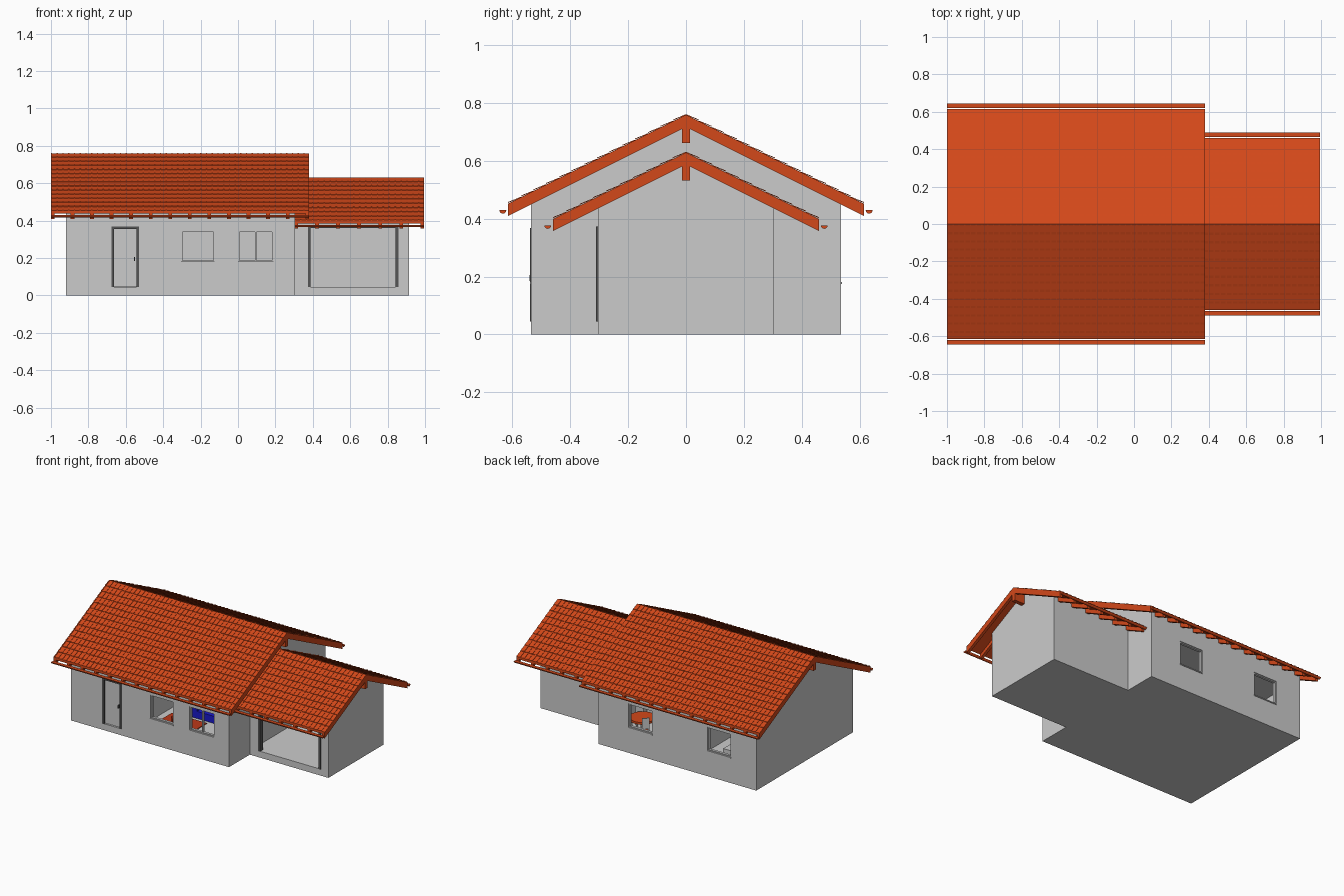
import bpy, bmesh, math
from mathutils import Matrix

if "Cube" in bpy.data.objects:
    bpy.data.objects.remove(bpy.data.objects["Cube"])


def material(name, rgb):
    m = bpy.data.materials.new(name)
    m.diffuse_color = (*rgb, 1)
    m.use_nodes = True
    m.node_tree.nodes["Principled BSDF"].inputs["Base Color"].default_value = m.diffuse_color
    return m


TILE = material("terracotta", (0.65, 0.065, 0.01))
DARK = material("dark_frame", (0.09, 0.09, 0.09))
BLUE = material("blue_fabric", (0.01, 0.01, 0.6))
RED = material("red_rug", (0.5, 0.04, 0.01))
WHITE = material("white_paint", (0.9, 0.9, 0.9))


def finish(name, bm, mat=None):
    bmesh.ops.recalc_face_normals(bm, faces=bm.faces)
    me = bpy.data.meshes.new(name)
    bm.to_mesh(me)
    bm.free()
    ob = bpy.data.objects.new(name, me)
    bpy.context.collection.objects.link(ob)
    if mat:
        me.materials.append(mat)
    return ob


def boxes(name, specs, mat=None):
    """Each spec is x0, x1, y0, y1, z0, z1."""
    bm = bmesh.new()
    for x0, x1, y0, y1, z0, z1 in specs:
        m = Matrix.Translation(((x0 + x1) / 2, (y0 + y1) / 2, (z0 + z1) / 2))
        bmesh.ops.create_cube(bm, size=1, matrix=m @ Matrix.Diagonal((x1 - x0, y1 - y0, z1 - z0, 1)))
    return finish(name, bm, mat)


def prism(name, pts, spans, mat=None):
    """Extrude a (y, z) profile along x over one or more spans."""
    bm = bmesh.new()
    for a, b in spans:
        f = bm.faces.new([bm.verts.new((a, y, z)) for y, z in pts])
        r = bmesh.ops.extrude_face_region(bm, geom=[f])
        bmesh.ops.translate(bm, vec=(b - a, 0, 0),
                            verts=[v for v in r["geom"] if isinstance(v, bmesh.types.BMVert)])
    return finish(name, bm, mat)


def cut(target, name, specs):
    for s in specs:
        c = boxes(name, [s])
        c.hide_render = True
        c.hide_viewport = True
        c.display_type = 'WIRE'
        mod = target.modifiers.new(name, 'BOOLEAN')
        mod.operation, mod.solver, mod.object = 'DIFFERENCE', 'EXACT', c


def chevron(half, top, thick, k=0.5):
    return [(-half, top - k * half), (0, top), (half, top - k * half),
            (half, top - k * half - thick), (0, top - thick), (-half, top - k * half - thick)]


def tiles(name, x0, x1, half, ridge, k=0.5):
    """Stepped courses of ribbed flat tiles on both slopes."""
    bm = bmesh.new()
    n = round((x1 - x0) / 0.031)
    rows = round(half / 0.044)
    px, dy = (x1 - x0) / n, half / rows
    section = []
    for i in range(n):
        a = x0 + i * px
        section += [(a, 0.003), (a + 0.22 * px, 0.003), (a + 0.22 * px, 0), (a + px, 0)]
    for side in (-1, 1):
        for r in range(rows):
            ya, yb = r * dy, (r + 1) * dy
            zb = ridge - k * yb - 0.003
            levels = [(ya, ridge - k * ya - 0.007, 1), (yb, zb, 1), (yb, zb - 0.007, 0)]
            lines = [[bm.verts.new((x, side * y, z + h * w)) for x, h in section] for y, z, w in levels]
            for p, q in zip(lines, lines[1:]):
                for i in range(len(section) - 1):
                    bm.faces.new((p[i], p[i + 1], q[i + 1], q[i]))
    return finish(name, bm, TILE)


def roof(name, x0, x1, half, ridge):
    tiles(name + "_tiles", x0, x1, half, ridge)
    prism(name + "_deck", chevron(half, ridge - 0.006, 0.014), [(x0, x1)], TILE)
    # rafters under the deck, with one at each gable end
    n = round((x1 - x0) / 0.11)
    step = (x1 - x0 - 0.02) / n
    prism(name + "_rafters", chevron(half, ridge - 0.018, 0.03),
          [(x0 + i * step, x0 + i * step + 0.02) for i in range(n + 1)], TILE)
    boxes(name + "_ridge_beam", [(x0, x1, -0.014, 0.014, ridge - 0.103, ridge - 0.03)], TILE)
    # half-round gutters along both eaves
    zg = ridge - 0.5 * half - 0.028
    for side in (-1, 1):
        pts = [(side * (half + 0.018) + 0.012 * math.cos(t), zg - 0.012 * math.sin(t))
               for t in [math.pi * i / 8 for i in range(9)]]
        prism(name + "_gutter", pts, [(x0, x1)], TILE)


roof("main_roof", -1.0, 0.38, 0.615, 0.765)
roof("garage_roof", 0.30, 0.995, 0.46, 0.635)


# floor slabs and gabled wall shells
def shell(name, x0, x1, half, apex):
    boxes(name + "_slab", [(x0, x1, -half, half, 0, 0.045)])
    e = apex - 0.5 * half
    return prism(name + "_walls", [(-half, 0.045), (half, 0.045), (half, e), (0, apex), (-half, e)], [(x0, x1)])


house = shell("house", -0.92, 0.305, 0.535, 0.742)
garage = shell("garage", 0.305, 0.915, 0.305, 0.612)

Z0, Z1 = 0.18, 0.345
WINDOWS = [(-0.305, -0.125, -1, False), (0.0, 0.19, -1, True),
           (-0.115, 0.07, 1, False), (-0.725, -0.54, 1, False)]
holes = [(-0.89, 0.275, -0.505, 0.505, 0.0, 0.41), (-0.675, -0.53, -0.6, -0.45, 0.0, 0.365)]
for a, b, s, _ in WINDOWS:
    holes.append((a, b, s * 0.52 - 0.06, s * 0.52 + 0.06, Z0, Z1))
cut(house, "house_cutter", holes)
cut(garage, "garage_cutter", [(0.325, 0.885, -0.275, 0.275, 0.0, 0.38),
                              (0.375, 0.855, -0.36, -0.25, 0.0, 0.37)])

# window frames and sills
for a, b, s, split in WINDOWS:
    y0, y1 = sorted((s * 0.512, s * 0.53))
    t = 0.007
    bars = [(a, a + t, y0, y1, Z0, Z1), (b - t, b, y0, y1, Z0, Z1),
            (a, b, y0, y1, Z0, Z0 + t), (a, b, y0, y1, Z1 - t, Z1)]
    if split:
        m = (a + b) / 2
        bars.append((m - t / 2, m + t / 2, y0, y1, Z0, Z1))
    boxes("window_frame", bars)
    y0, y1 = sorted((s * 0.505, s * 0.54))
    boxes("window_sill", [(a, b, y0, y1, Z0 - 0.006, Z0 + 0.001)])

# front door and its frame
boxes("door_frame", [(-0.677, -0.663, -0.54, -0.505, 0.045, 0.368),
                     (-0.542, -0.528, -0.54, -0.505, 0.045, 0.368),
                     (-0.677, -0.528, -0.54, -0.505, 0.355, 0.368)], DARK)
boxes("front_door", [(-0.663, -0.542, -0.525, -0.512, 0.047, 0.356)])
boxes("door_handle", [(-0.556, -0.551, -0.541, -0.525, 0.185, 0.205)], DARK)

# garage door frame
boxes("garage_door_frame", [(0.373, 0.387, -0.311, -0.275, 0.045, 0.372),
                            (0.843, 0.857, -0.311, -0.275, 0.045, 0.372),
                            (0.373, 0.857, -0.311, -0.275, 0.36, 0.372)], DARK)

# interior partitions
boxes("partition_walls", [(-0.89, 0.275, 0.02, 0.04, 0.045, 0.41),
                          (-0.47, -0.45, -0.505, 0.02, 0.045, 0.41),
                          (-0.38, -0.36, 0.04, 0.505, 0.045, 0.41)])

# living room: rug, sofa, low table
boxes("rug", [(-0.40, -0.13, -0.38, -0.16, 0.045, 0.05)], RED)
boxes("sofa", [(-0.24, 0.06, -0.14, 0.0, 0.05, 0.10), (-0.24, 0.06, -0.03, 0.01, 0.10, 0.17),
               (-0.26, -0.22, -0.14, 0.01, 0.05, 0.135), (0.04, 0.08, -0.14, 0.01, 0.05, 0.135)], BLUE)
boxes("coffee_table", [(-0.31, -0.22, -0.30, -0.24, 0.09, 0.10)]
      + [(x, x + 0.01, y, y + 0.01, 0.05, 0.09) for x in (-0.31, -0.23) for y in (-0.30, -0.25)], RED)

# dining room: round table with chairs
bm = bmesh.new()
for r, z, d in ((0.085, 0.145, 0.015), (0.012, 0.095, 0.09), (0.04, 0.05, 0.01)):
    bmesh.ops.create_cone(bm, cap_ends=True, segments=20, radius1=r, radius2=r, depth=d,
                          matrix=Matrix.Translation((0.12, 0.31, z)))
finish("dining_table", bm, TILE)
for i in range(4):
    ch = boxes("dining_chair", [(0.07, 0.12, -0.025, 0.025, 0.085, 0.095),
                                (0.113, 0.12, -0.025, 0.025, 0.095, 0.17)]
               + [(x, x + 0.007, y, y + 0.007, 0, 0.085) for x in (0.07, 0.113) for y in (-0.025, 0.018)], WHITE)
    ch.location = (0.12, 0.31, 0.045)
    ch.scale = (1, 1, 0.9)
    ch.rotation_euler.z = i * math.pi / 2 + math.pi / 4

# bedroom: bed
boxes("bed", [(-0.70, -0.52, 0.05, 0.33, 0.06, 0.11), (-0.70, -0.52, 0.042, 0.055, 0.045, 0.17),
              (-0.68, -0.54, 0.06, 0.12, 0.11, 0.125)], WHITE)
